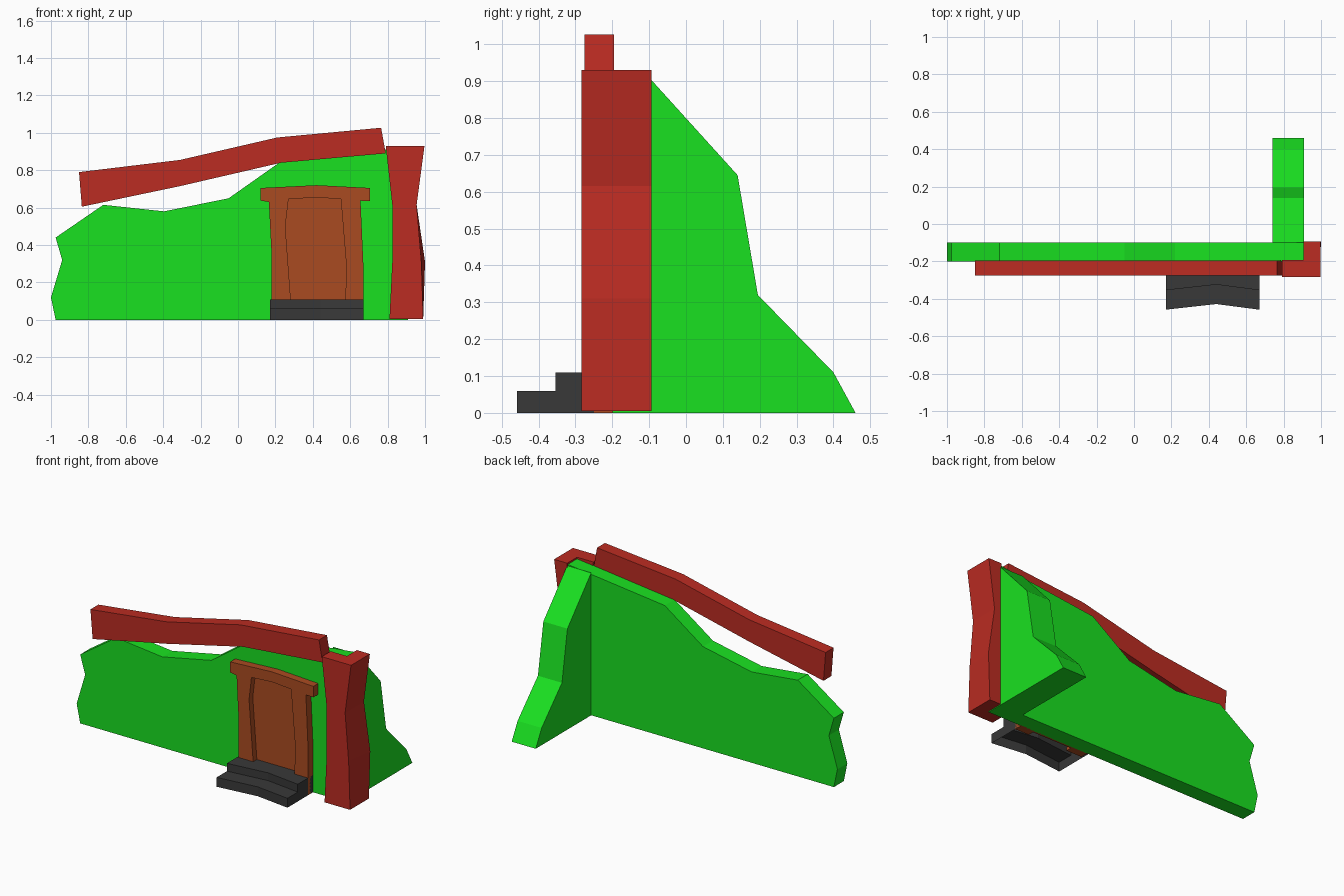
import bpy, bmesh

if "Cube" in bpy.data.objects:
    bpy.data.objects.remove(bpy.data.objects["Cube"])


def material(name, rgb):
    m = bpy.data.materials.new(name)
    m.diffuse_color = (*rgb, 1)
    m.use_nodes = True
    m.node_tree.nodes["Principled BSDF"].inputs["Base Color"].default_value = m.diffuse_color
    return m


GREEN = material("wall_green", (0.01, 0.75, 0.015))
RED = material("trim_red", (0.5, 0.025, 0.016))
BROWN = material("door_brown", (0.4, 0.07, 0.015))
DARK = material("step_dark", (0.04, 0.04, 0.04))


def finish(bm, name, mat):
    bmesh.ops.recalc_face_normals(bm, faces=bm.faces[:])
    me = bpy.data.meshes.new(name)
    bm.to_mesh(me)
    bm.free()
    me.materials.append(mat)
    ob = bpy.data.objects.new(name, me)
    bpy.context.collection.objects.link(ob)
    return ob


def loft(name, mat, rings):
    """Closed solid through equal-length rings of points."""
    bm = bmesh.new()
    vs = [[bm.verts.new(p) for p in r] for r in rings]
    n = len(vs[0])
    for a, b in zip(vs, vs[1:]):
        for i in range(n):
            j = (i + 1) % n
            bm.faces.new((a[i], a[j], b[j], b[i]))
    bm.faces.new(vs[0])
    bm.faces.new(vs[-1])
    return finish(bm, name, mat)


def slab(name, mat, profile, y0, y1):
    """Front (xz) profile given thickness along y."""
    return loft(name, mat, [[(x, y, z) for x, z in profile] for y in (y0, y1)])


# Crumbling front wall
slab("front_wall", GREEN, [
    (-0.975, 0), (-1, 0.12), (-0.94, 0.32), (-0.975, 0.44), (-0.72, 0.615),
    (-0.395, 0.58), (-0.05, 0.65), (0.22, 0.84), (0.91, 0.92), (0.91, 0)],
    -0.2, -0.1)

# Broken side wall running back from the corner
side = [(-0.1, 0), (-0.1, 0.91), (0.14, 0.645), (0.195, 0.32), (0.4, 0.11), (0.46, 0)]
loft("side_wall", GREEN, [[(x, y, z) for y, z in side] for x in (0.74, 0.91)])

# Sagging roof beam
slab("roof_beam", RED, [
    (-0.85, 0.79), (-0.31, 0.855), (0.21, 0.975), (0.765, 1.027),
    (0.79, 0.89), (0.23, 0.84), (-0.31, 0.715), (-0.835, 0.605)],
    -0.275, -0.195)

# L-shaped corner post: left, front right, back right x at each height
levels = [(0.005, 0.81, 0.99, 0.99), (0.31, 0.825, 0.98, 1.0),
          (0.615, 0.825, 0.955, 0.955), (0.93, 0.79, 0.997, 0.997)]
loft("corner_post", RED, [
    [(l, -0.283, z), (r, -0.283, z), (b, -0.093, z),
     (0.905, -0.093, z), (0.905, -0.193, z), (l, -0.193, z)]
    for z, l, r, b in levels])

# Door surround with lintel, and the recessed door
outer = [(0.18, 0), (0.18, 0.34), (0.165, 0.63), (0.12, 0.638), (0.12, 0.705),
         (0.42, 0.72), (0.707, 0.705), (0.707, 0.635), (0.655, 0.637),
         (0.67, 0.3), (0.67, 0)]
opening = [(0.57, 0), (0.58, 0.28), (0.55, 0.645), (0.42, 0.655),
           (0.27, 0.645), (0.253, 0.5), (0.29, 0)]
slab("door_surround", BROWN, outer + opening, -0.25, -0.195)
slab("door_panel", BROWN, opening, -0.212, -0.195)

# Worn steps: hollow underneath, dished in the middle
bm = bmesh.new()
cols = []
for x, dip in ((0.17, 0), (0.44, 0.03), (0.67, 0)):
    a, b = -0.458 + dip, -0.354 + dip
    cols.append([bm.verts.new((x, y, z)) for y, z in
                 ((a, 0), (a, 0.06), (b, 0.06), (b, 0.11), (-0.2, 0.11), (-0.2, 0))])
for p, q in zip(cols, cols[1:]):
    for i in range(4):
        bm.faces.new((p[i], p[i + 1], q[i + 1], q[i]))
bm.faces.new(cols[0])
bm.faces.new(cols[-1])
finish(bm, "door_steps", DARK)
